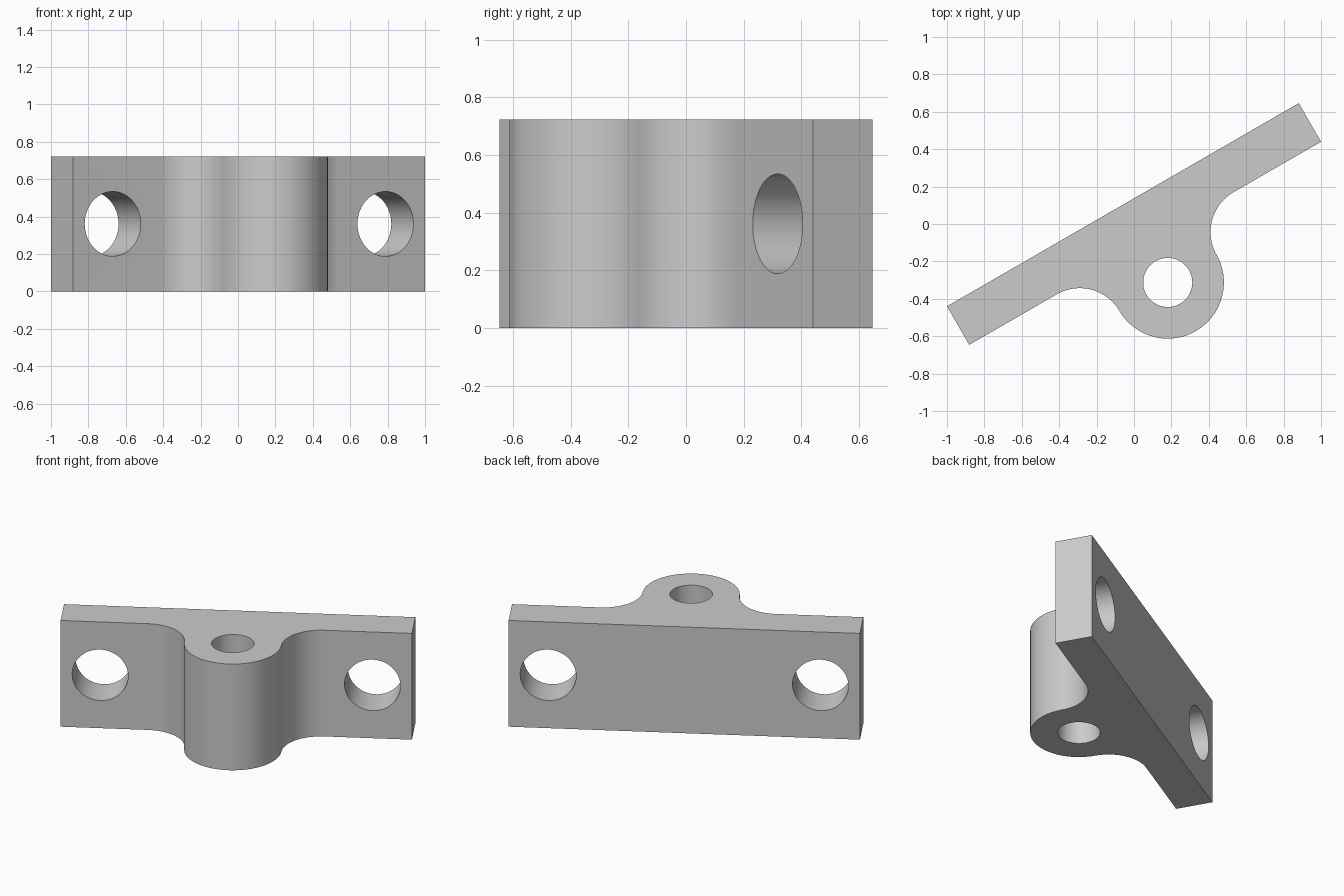
import bpy
import bmesh
from math import sin, cos, pi, radians, sqrt, atan2
from mathutils import Matrix, Vector

cube = bpy.data.objects.get("Cube")
if cube:
    bpy.data.objects.remove(cube, do_unlink=True)

# Dimensions, in the bracket's own frame (plate along u, boss towards -v)
HEIGHT = 0.722
HALF_LEN, HALF_THICK = 1.086, 0.119
BOSS_V, BOSS_R, BORE_R = -0.361, 0.30, 0.131
FILLET_R = 0.246
BOLT_U, BOLT_R = 0.842, 0.173
TURN = Matrix.Rotation(radians(30), 4, 'Z')

grey = bpy.data.materials.new("grey metal")
grey.use_nodes = True
colour = (0.6, 0.6, 0.6, 1)
grey.diffuse_color = colour
grey.node_tree.nodes["Principled BSDF"].inputs["Base Color"].default_value = colour


def arc(u, v, r, start, end, n):
    """Points along a circular arc, ends included."""
    return [(u + r * cos(start + (end - start) * i / n),
             v + r * sin(start + (end - start) * i / n)) for i in range(n + 1)]


def cylinder_cutter(name, radius, depth, matrix):
    mesh = bpy.data.meshes.new(name)
    bm = bmesh.new()
    bmesh.ops.create_cone(bm, cap_ends=True, segments=96, radius1=radius,
                          radius2=radius, depth=depth, matrix=matrix)
    bm.to_mesh(mesh)
    bm.free()
    mesh.materials.append(grey)
    obj = bpy.data.objects.new(name, mesh)
    bpy.context.collection.objects.link(obj)
    obj.hide_render = True
    return obj


# Fillet centre: touches the plate front and the boss circle
fillet_v = -HALF_THICK - FILLET_R
drop = fillet_v - BOSS_V
fillet_u = sqrt((BOSS_R + FILLET_R) ** 2 - drop ** 2)
touch = atan2(drop, fillet_u)

# Outline: right half of the front edge, the boss, then the mirrored half
right = [(HALF_LEN, HALF_THICK), (HALF_LEN, -HALF_THICK)]
right += arc(fillet_u, fillet_v, FILLET_R, pi / 2, pi + touch, 40)
boss = arc(0, BOSS_V, BOSS_R, touch, -pi - touch, 80)[1:-1]
left = [(-u, v) for u, v in reversed(right)]
outline = right + boss + left

# Bracket body: outline extruded upwards
mesh = bpy.data.meshes.new("bracket")
bm = bmesh.new()
base = bm.faces.new([bm.verts.new((u, v, 0)) for u, v in outline])
top = bmesh.ops.extrude_face_region(bm, geom=[base])
bmesh.ops.translate(bm, vec=(0, 0, HEIGHT),
                    verts=[g for g in top["geom"] if isinstance(g, bmesh.types.BMVert)])
bmesh.ops.recalc_face_normals(bm, faces=bm.faces)
bmesh.ops.transform(bm, matrix=TURN, verts=bm.verts)
bm.to_mesh(mesh)
bm.free()
mesh.materials.append(grey)
bracket = bpy.data.objects.new("bracket", mesh)
bpy.context.collection.objects.link(bracket)

# Bore through the boss and bolt holes through the plate
cutters = [cylinder_cutter("boss_bore_cutter", BORE_R, 2,
                           TURN @ Matrix.Translation((0, BOSS_V, HEIGHT / 2)))]
for side, u in (("left", BOLT_U), ("right", -BOLT_U)):
    place = Matrix.Translation((u, 0, HEIGHT / 2)) @ Matrix.Rotation(pi / 2, 4, 'X')
    cutters.append(cylinder_cutter(side + "_bolt_hole_cutter", BOLT_R, 0.6, TURN @ place))

bpy.ops.object.select_all(action='DESELECT')
bracket.select_set(True)
bpy.context.view_layer.objects.active = bracket
for cutter in cutters:
    mod = bracket.modifiers.new(cutter.name, 'BOOLEAN')
    mod.operation = 'DIFFERENCE'
    mod.solver = 'EXACT'
    mod.object = cutter
    bpy.ops.object.modifier_apply(modifier=mod.name)
for cutter in cutters:
    bpy.data.objects.remove(cutter, do_unlink=True)

bpy.ops.object.shade_smooth_by_angle(angle=radians(30))
